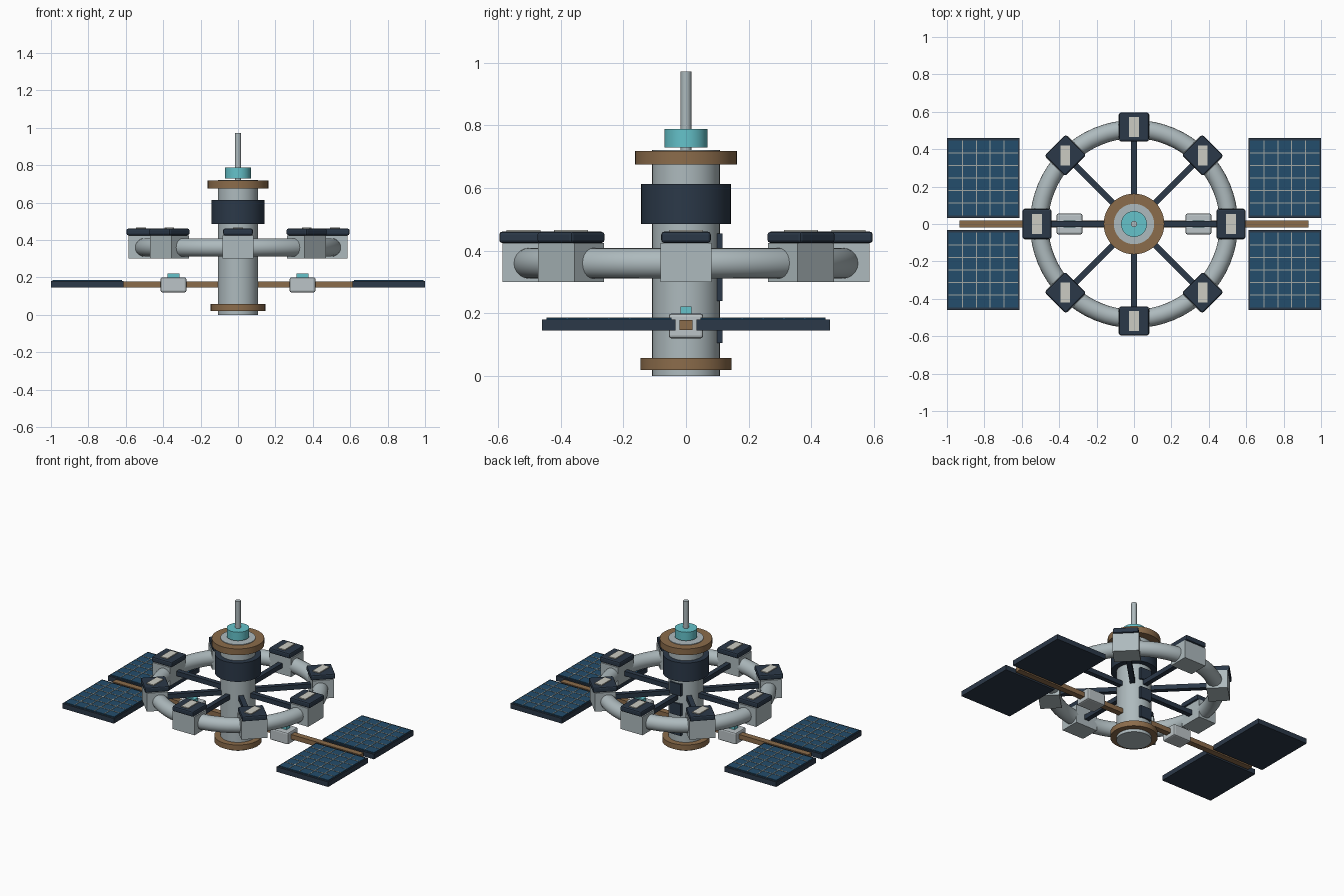
import bpy
from math import pi, cos, sin, radians

cube = bpy.data.objects.get("Cube")
if cube:
    bpy.data.objects.remove(cube, do_unlink=True)


def material(name, r, g, b):
    m = bpy.data.materials.new(name)
    m.use_nodes = True
    m.diffuse_color = (r, g, b, 1)
    node = next(n for n in m.node_tree.nodes if n.type == 'BSDF_PRINCIPLED')
    node.inputs["Base Color"].default_value = (r, g, b, 1)
    return m


hull = material("hull_grey", .42, .49, .51)
pale = material("pale_grey", .50, .55, .57)
navy = material("dark_navy", .024, .04, .065)
bronze = material("bronze", .26, .15, .07)
cyan = material("cyan", .13, .54, .59)
blue = material("cell_blue", .017, .075, .15)
cream = material("off_white", .60, .60, .54)
line = material("grid_line", .35, .38, .36)


def finish(name, mat, smooth=False):
    ob = bpy.context.object
    ob.name = name
    ob.data.materials.append(mat)
    if smooth:
        bpy.ops.object.shade_smooth_by_angle(angle=radians(35))
    return ob


def cylinder(name, mat, radius, z0, z1):
    bpy.ops.mesh.primitive_cylinder_add(vertices=48, radius=radius, depth=z1 - z0,
                                        location=(0, 0, (z0 + z1) / 2))
    return finish(name, mat, True)


def box(name, mat, x, y, half_x, half_y, z0, z1, turn=0, bevel=0):
    bpy.ops.mesh.primitive_cube_add(size=2, location=(x, y, (z0 + z1) / 2),
                                    rotation=(0, 0, turn))
    ob = bpy.context.object
    ob.scale = (half_x, half_y, (z1 - z0) / 2)
    bpy.ops.object.transform_apply(location=False, rotation=False, scale=True)
    if bevel:
        mod = ob.modifiers.new("bevel", 'BEVEL')
        mod.width = bevel
        mod.segments = 2
    return finish(name, mat)


# Central core, collars and mast
cylinder("core", hull, .108, 0, .722)
cylinder("lower_collar", bronze, .146, .02, .057)
cylinder("upper_collar", bronze, .162, .675, .718)
cylinder("core_band", navy, .143, .485, .613)
cylinder("mast_hub", cyan, .069, .73, .788)
cylinder("mast", hull, .017, .70, .972)

# Plates on the back of the core
for i in range(3):
    z = .105 + .135 * i
    box("back_plate", navy, 0, .108, .042, .009, z, z + .08)

# Habitat ring
bpy.ops.mesh.primitive_torus_add(major_segments=64, minor_segments=20, major_radius=.507,
                                 minor_radius=.049, location=(0, 0, .36))
finish("habitat_ring", hull, True)

# Eight modules with roofs, hatches and spokes
for i in range(8):
    a = i * pi / 4
    x, y = .519 * cos(a), .519 * sin(a)
    box("module", hull, x, y, .066, .082, .30, .425, a)
    box("module_roof", navy, x, y, .077, .079, .425, .461, a, .009)
    box("roof_hatch", cream, x, y, .026, .054, .455, .467)
    box("spoke", navy, .28 * cos(a), .28 * sin(a), .19, .016, .344, .376, a)

# Power boom
box("boom", bronze, 0, 0, .932, .02, .147, .179)

for side in (-1, 1):
    # Boom junction with its lamp
    box("junction_box", pale, side * .345, 0, .069, .055, .12, .20, 0, .009)
    box("junction_lamp", cyan, side * .345, 0, .032, .018, .198, .222)
    # Solar panels with gridded cells
    for end in (-1, 1):
        px, py = side * .806, end * .246
        box("panel_frame", navy, px, py, .194, .213, .146, .18)
        box("panel_cells", blue, px, py, .186, .200, .179, .185)
        for c in range(1, 5):
            box("cell_column_line", line, px - .186 + c * .0744, py, .0025, .2, .184, .187)
        for r in range(1, 6):
            box("cell_row_line", line, px, py - .2 + r * .0667, .186, .0025, .184, .187)
